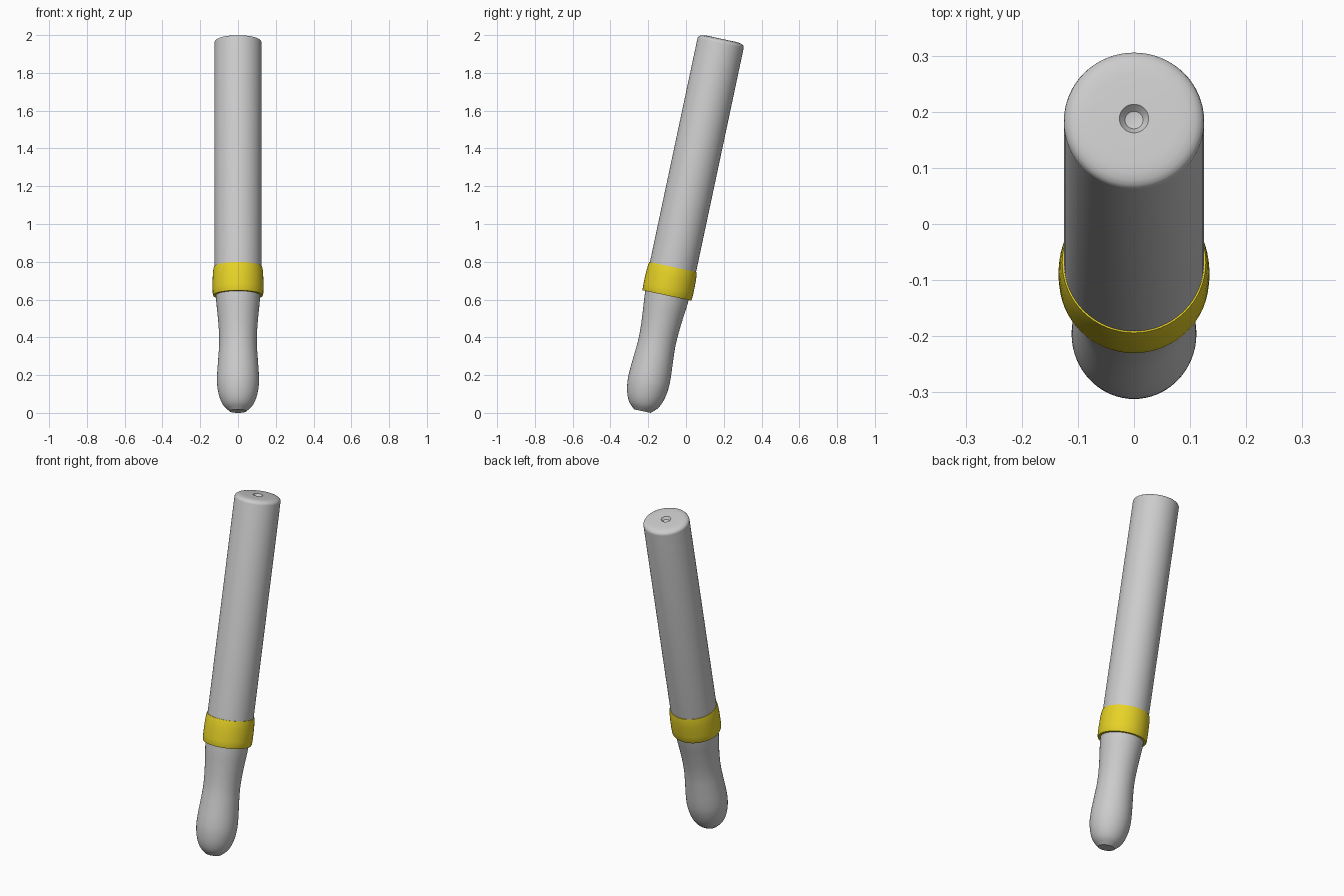
import bpy, bmesh, math
from mathutils import Matrix, Vector

if "Cube" in bpy.data.objects:
    bpy.data.objects.remove(bpy.data.objects["Cube"])

TILT = math.radians(12)
PLACE = Matrix.Translation((0, -0.231, 0.0094)) @ Matrix.Rotation(-TILT, 4, 'X')


def smooth_profile(pts, steps=4):
    """Catmull-Rom curve through (radius, height) points."""
    v = [Vector(p) for p in pts]
    v = [2 * v[0] - v[1]] + v + [2 * v[-1] - v[-2]]
    out = []
    for a, b, c, d in zip(v, v[1:], v[2:], v[3:]):
        for i in range(steps):
            t = i / steps
            out.append(0.5 * (2 * b + (c - a) * t + (2 * a - 5 * b + 4 * c - d) * t * t
                              + (3 * b - a - 3 * c + d) * t ** 3))
    return [tuple(p) for p in out] + [tuple(pts[-1])]


def lathe(name, profile, closed=False, sides=64):
    """Spin a (radius, height) profile about the tilted axis."""
    bm = bmesh.new()
    pts = profile + [profile[0]] if closed else profile
    vs = [bm.verts.new((r, 0, h)) for r, h in pts]
    es = [bm.edges.new(e) for e in zip(vs, vs[1:])]
    bmesh.ops.spin(bm, geom=vs + es, cent=(0, 0, 0), axis=(0, 0, 1),
                   angle=math.tau, steps=sides, use_merge=False)
    bmesh.ops.remove_doubles(bm, verts=bm.verts, dist=1e-5)
    bmesh.ops.recalc_face_normals(bm, faces=bm.faces)
    bm.transform(PLACE)
    me = bpy.data.meshes.new(name)
    bm.to_mesh(me)
    bm.free()
    ob = bpy.data.objects.new(name, me)
    bpy.context.collection.objects.link(ob)
    bpy.ops.object.select_all(action='DESELECT')
    ob.select_set(True)
    bpy.context.view_layer.objects.active = ob
    bpy.ops.object.shade_smooth_by_angle(angle=math.radians(35))
    return ob


# waisted handle with a flat butt
grip = smooth_profile([(0.045, 0), (0.078, 0.033), (0.099, 0.08), (0.110, 0.14),
                       (0.1105, 0.20), (0.105, 0.28), (0.100, 0.36), (0.101, 0.43),
                       (0.107, 0.51), (0.115, 0.59), (0.119, 0.66)])
lathe("handle", [(0, 0)] + grip + [(0, 0.66)])

# long shaft with a softly rounded end and a small dimple
lathe("shaft", [(0, 0.68), (0.125, 0.68), (0.125, 1.992), (0.1235, 1.999),
                (0.119, 2.005), (0.111, 2.010), (0.098, 2.0135), (0.080, 2.015),
                (0.026, 2.015), (0.024, 2.012), (0.016, 2.002), (0, 1.998)])

# yellow collar, slightly bulged
collar = lathe("collar", [(0.117, 0.626), (0.131, 0.626), (0.1335, 0.632), (0.1345, 0.665),
                          (0.1345, 0.70), (0.1335, 0.735), (0.131, 0.765),
                          (0.128, 0.78), (0.117, 0.78)], closed=True)
yellow = bpy.data.materials.new("yellow")
yellow.diffuse_color = (0.8, 0.65, 0.02, 1)
yellow.use_nodes = True
yellow.node_tree.nodes["Principled BSDF"].inputs["Base Color"].default_value = yellow.diffuse_color
collar.data.materials.append(yellow)
